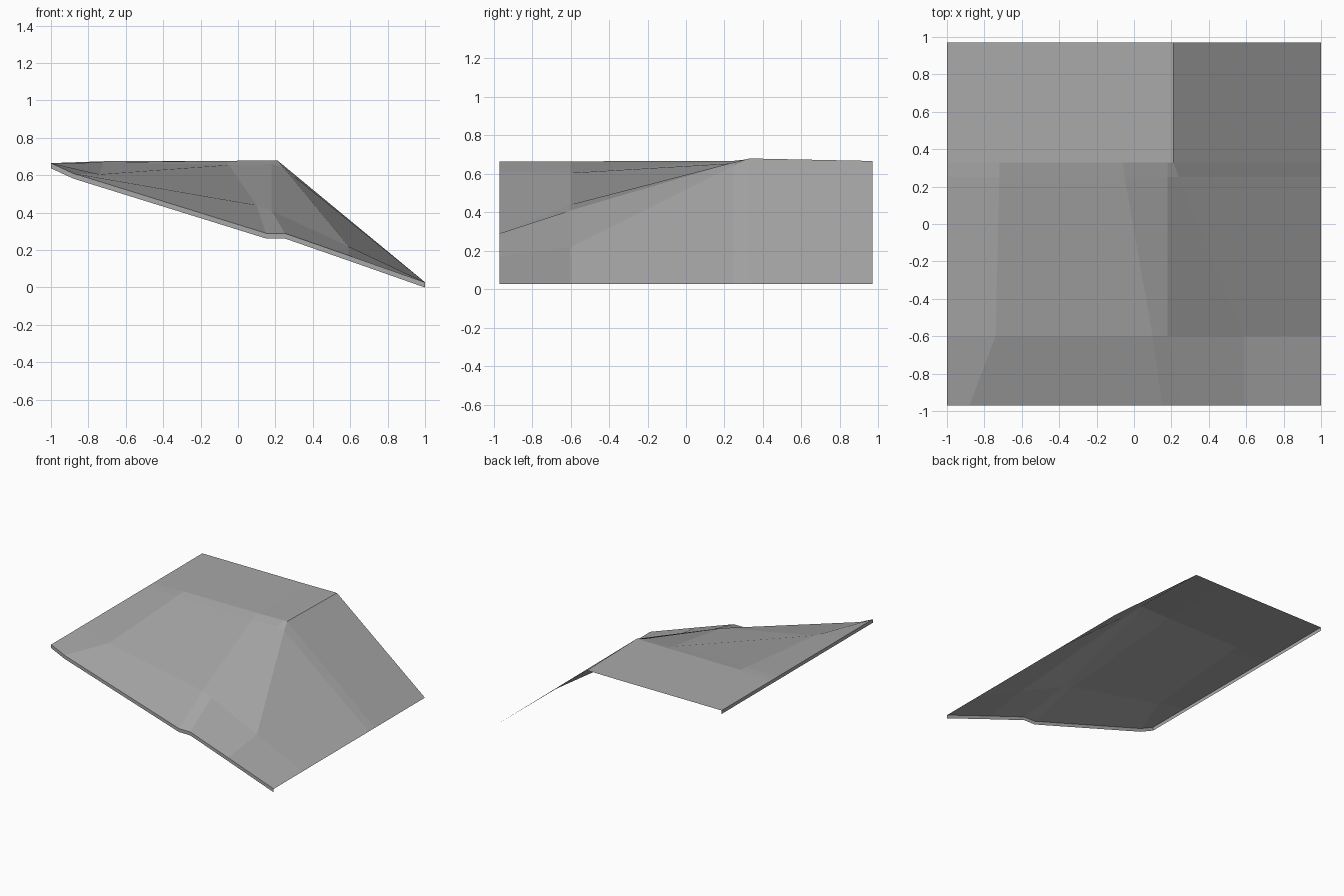
import bpy, bmesh

if "Cube" in bpy.data.objects:
    bpy.data.objects.remove(bpy.data.objects["Cube"])

DROP = 0.028   # height of the short skirt hanging under the front and left edges

# Cross-sections of the slope, front to back: y, then (x, z) points left to right
SECTIONS = [
    (-0.97, [(-1, .665), (-.88, .61), (.15, .29), (.25, .29), (.59, .172), (1, DROP)]),
    (-0.60, [(-1, .665), (-.74, .605), (.10, .44), (.18, .41), (.59, .22), (1, DROP)]),
    (0.25, [(-1, .665), (-.72, .668), (-.05, .655), (.18, .66), (.24, .643), (1, DROP)]),
    (0.33, [(-1, .665), (-.72, .675), (-.06, .677), (.18, .68), (.21, .68), (1, DROP)]),
    (0.97, [(-1, .665), (-.72, .665), (-.06, .665), (.18, .667), (.21, .667), (1, DROP)]),
]

grey = bpy.data.materials.new("stone_grey")
grey.diffuse_color = (0.40, 0.395, 0.398, 1)
grey.use_nodes = True
grey.node_tree.nodes["Principled BSDF"].inputs["Base Color"].default_value = grey.diffuse_color


def make_object(name, bm):
    mesh = bpy.data.meshes.new(name)
    bm.to_mesh(mesh)
    bm.free()
    mesh.materials.append(grey)
    obj = bpy.data.objects.new(name, mesh)
    bpy.context.collection.objects.link(obj)
    return obj


# Sloped surface: loft between the cross-sections
bm = bmesh.new()
rows = [[bm.verts.new((x, y, z)) for x, z in pts] for y, pts in SECTIONS]
for a, b in zip(rows, rows[1:]):
    for i in range(len(a) - 1):
        bm.faces.new((a[i], a[i + 1], b[i + 1], b[i]))

# Skirt: runs down the left edge and along the front edge
rim = [r[0] for r in reversed(rows)] + rows[0][1:]
low = [bm.verts.new((v.co.x, v.co.y, v.co.z - DROP)) for v in rim]
for i in range(len(rim) - 1):
    bm.faces.new((low[i], low[i + 1], rim[i + 1], rim[i]))

make_object("hill_slope", bm)
